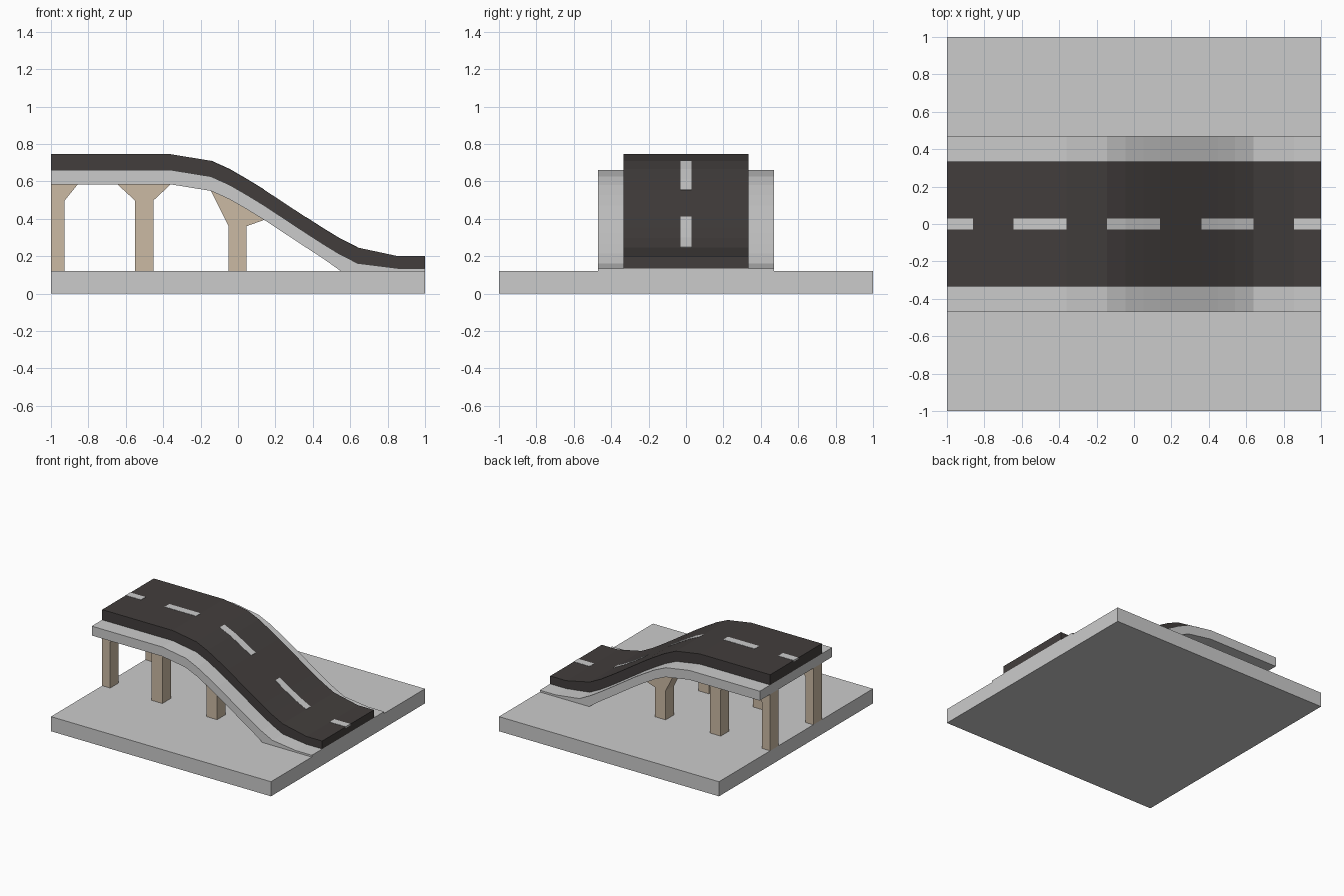
import bpy
import bmesh

if "Cube" in bpy.data.objects:
    bpy.data.objects.remove(bpy.data.objects["Cube"])


def material(name, rgb):
    m = bpy.data.materials.new(name)
    m.diffuse_color = (*rgb, 1)
    m.use_nodes = True
    m.node_tree.nodes["Principled BSDF"].inputs["Base Color"].default_value = m.diffuse_color
    return m


def prism(name, profile, y0, y1, mat=None):
    """Extrude an (x, z) outline from y0 to y1."""
    bm = bmesh.new()
    face = bm.faces.new([bm.verts.new((x, y0, z)) for x, z in profile])
    ext = bmesh.ops.extrude_face_region(bm, geom=[face])
    moved = [v for v in ext["geom"] if isinstance(v, bmesh.types.BMVert)]
    bmesh.ops.translate(bm, verts=moved, vec=(0, y1 - y0, 0))
    bmesh.ops.recalc_face_normals(bm, faces=bm.faces)
    me = bpy.data.meshes.new(name)
    bm.to_mesh(me)
    bm.free()
    ob = bpy.data.objects.new(name, me)
    bpy.context.collection.objects.link(ob)
    if mat:
        me.materials.append(mat)
    return ob


asphalt = material("asphalt", (0.055, 0.048, 0.046))
concrete = material("tan_concrete", (0.60, 0.49, 0.37))
paint = material("lane_paint", (0.9, 0.9, 0.9))

# Road surface line and the deck lines beneath it
road = [(-1, 0.745), (-0.36, 0.745), (-0.145, 0.71), (-0.045, 0.665),
        (0.05, 0.61), (0.14, 0.555), (0.36, 0.41), (0.45, 0.352),
        (0.54, 0.297), (0.64, 0.246), (0.855, 0.20), (1, 0.20)]
deck_top = [(x, z - 0.084) for x, z in road[:-2]] + [(0.855, 0.135), (1, 0.135)]
deck_bottom = [(x, z - 0.161) for x, z in road[:8]] + [(0.55, 0.12), (1, 0.12)]


def height(line, x):
    for (xa, za), (xb, zb) in zip(line, line[1:]):
        if xa <= x <= xb:
            return za + (zb - za) * (x - xa) / (xb - xa)


def section(line, x0, x1):
    inner = [p for p in line if x0 < p[0] < x1]
    return [(x0, height(line, x0))] + inner + [(x1, height(line, x1))]


# Ground slab, deck and road
prism("ground_slab", [(-1, 0), (1, 0), (1, 0.12), (-1, 0.12)], -1, 1)
prism("deck", deck_top + deck_bottom[::-1], -0.47, 0.47)
prism("road", road + deck_top[::-1], -0.335, 0.335, asphalt)

# Lane dashes following the road surface
for i, (x0, x1) in enumerate([(-1, -0.86), (-0.645, -0.36), (-0.145, 0.14),
                              (0.36, 0.64), (0.855, 1)]):
    line = section(road, x0, x1)
    prism(f"lane_dash_{i + 1}", [(x, z + 0.002) for x, z in line] +
          [(x, z - 0.01) for x, z in line[::-1]], -0.03, 0.03, paint)

# Flared pillars: flare left, shaft left, shaft right, flare right, neck height
pillars = [(-1, -1, -0.927, -0.857, 0.497),
           (-0.645, -0.55, -0.453, -0.36, 0.497),
           (-0.145, -0.05, 0.045, 0.14, 0.36)]
for i, (fl, sl, sr, fr, neck) in enumerate(pillars):
    outline = [(sl, 0.12), (sr, 0.12), (sr, neck)]
    outline += section(deck_bottom, fl, fr)[::-1]
    if fl < sl:
        outline.append((sl, neck))
    for side, y in (("front", -0.335), ("back", 0.225)):
        prism(f"{side}_pillar_{i + 1}", outline, y, y + 0.11, concrete)
